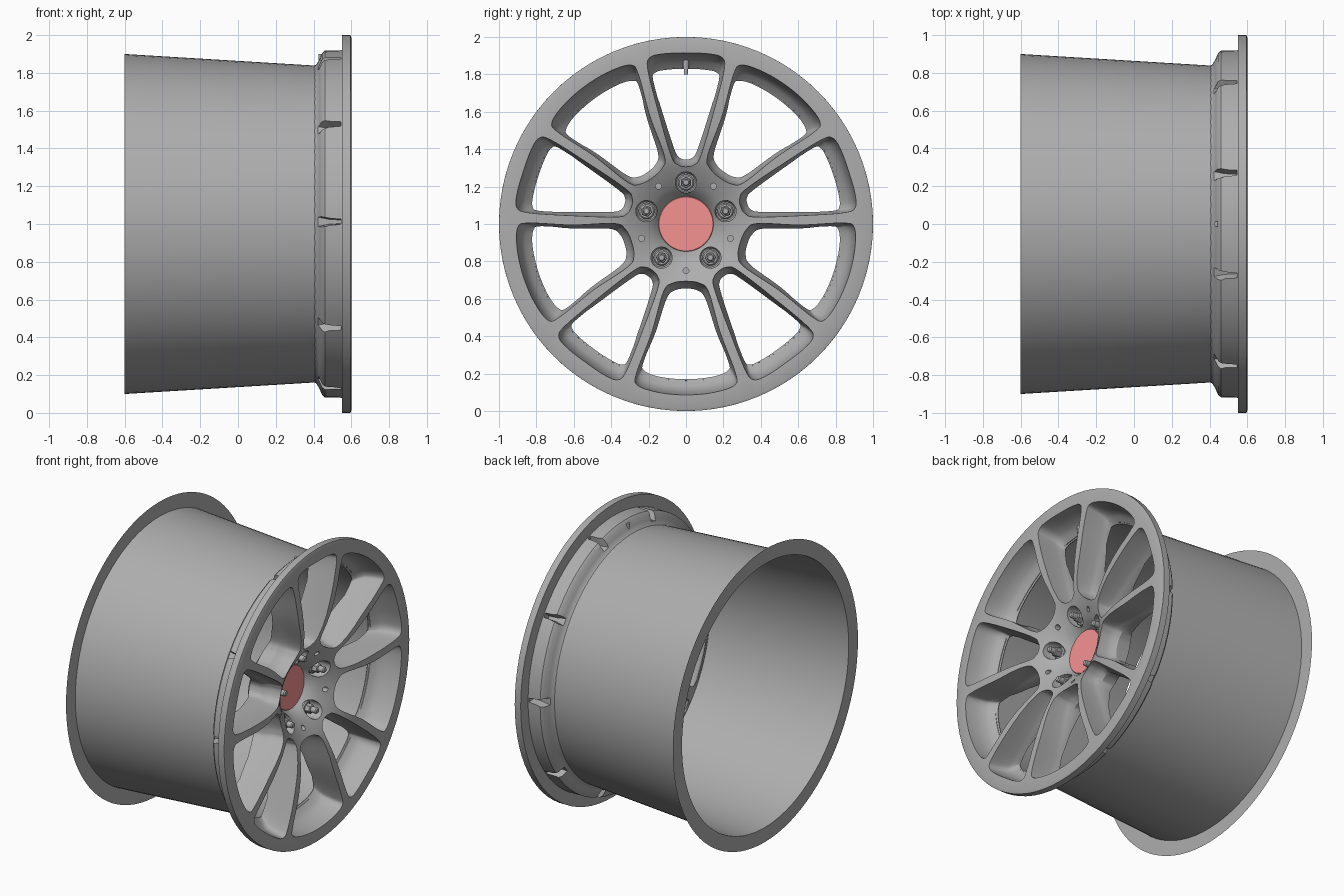
import bpy, bmesh, math
from mathutils import Vector

if "Cube" in bpy.data.objects:
    bpy.data.objects.remove(bpy.data.objects["Cube"])


def material(name, rgb):
    mat = bpy.data.materials.new(name)
    mat.diffuse_color = (*rgb, 1)
    mat.use_nodes = True
    mat.node_tree.nodes["Principled BSDF"].inputs["Base Color"].default_value = mat.diffuse_color
    return mat


GREY = material("dark_grey", (.42, .42, .42))
RED = material("cap_red", (.92, .29, .29))


def place(x, u, v, deg):
    """Wheel coordinates: x along the axle, u radial, v tangential, turned deg from the top."""
    a = math.radians(deg)
    return Vector((x, u * math.sin(a) + v * math.cos(a), 1 + u * math.cos(a) - v * math.sin(a)))


def finish(name, bm, smooth=True, mat=GREY):
    bmesh.ops.remove_doubles(bm, verts=bm.verts, dist=1e-5)
    bmesh.ops.recalc_face_normals(bm, faces=bm.faces)
    me = bpy.data.meshes.new(name)
    bm.to_mesh(me)
    bm.free()
    me.materials.append(mat)
    ob = bpy.data.objects.new(name, me)
    bpy.context.collection.objects.link(ob)
    if smooth:
        shade(ob)
    return ob


def shade(ob):
    bpy.ops.object.select_all(action='DESELECT')
    ob.select_set(True)
    bpy.context.view_layer.objects.active = ob
    bpy.ops.object.shade_smooth_by_angle(angle=math.radians(32))


def loft(bm, rings, caps=True):
    rows = [[bm.verts.new(p) for p in ring] for ring in rings]
    n = len(rows[0])
    for a, b in zip(rows, rows[1:]):
        for i in range(n):
            bm.faces.new((a[i], a[(i + 1) % n], b[(i + 1) % n], b[i]))
    if caps:
        bm.faces.new(rows[0])
        bm.faces.new(rows[-1])


def lathe(bm, profile, sides, deg=0, u0=0, caps=True):
    """Revolve (x, r) points about an axle-parallel line at radius u0, angle deg."""
    loft(bm, [[place(x, u0 + r * math.cos(t), r * math.sin(t), deg)
               for t in (2 * math.pi * i / sides for i in range(sides))]
              for x, r in profile], caps)


def spline(pts, steps=6):
    """Closed Catmull-Rom curve through (u, v) points."""
    out, n = [], len(pts)
    for i in range(n):
        p = [Vector(pts[(i + k) % n]) for k in (-1, 0, 1, 2)]
        for s in range(steps):
            t = s / steps
            out.append(0.5 * (2 * p[1] + (p[2] - p[0]) * t
                              + (2 * p[0] - 5 * p[1] + 4 * p[2] - p[3]) * t * t
                              + (3 * p[1] - p[0] - 3 * p[2] + p[3]) * t ** 3))
    return out


def outline(half):
    """Mirror a half outline whose first and last points lie on v = 0."""
    return spline(half + [(u, -v) for u, v in half[-2:0:-1]])


def cut(target, cutter):
    cutter.hide_render = True
    mod = target.modifiers.new("cut", 'BOOLEAN')
    mod.operation, mod.solver, mod.object = 'DIFFERENCE', 'EXACT', cutter
    bpy.context.view_layer.objects.active = target
    bpy.ops.object.modifier_apply(modifier=mod.name)
    bpy.data.objects.remove(cutter)


# Barrel with a flat rear flange
bm = bmesh.new()
lathe(bm, [(-.6, 1.0), (-.6, .9), (.42, .838)], 96, caps=False)
finish("barrel", bm)

# Wheel face: dished solid including the front lip and the hub
bm = bmesh.new()
lathe(bm, [(.395, .146), (.435, .172), (.468, .21), (.5, .26), (.528, .31), (.55, .36), (.572, .44),
           (.586, .52), (.595, .62), (.6, .72), (.601, .85), (.6, .985), (.595, 1.0), (.55, 1.0),
           (.55, .92), (.46, .918), (.445, .905), (.43, .87), (.415, .845), (.405, .838),
           (.405, .80), (.415, .7), (.395, .55), (.35, .4), (.28, .29), (.25, .25),
           (.25, .13), (.36, .13)], 80)
face = finish("wheel_face", bm, False)

# Spoke windows: five narrow and five wide drafted openings
narrow_front = [(.30, 0), (.312, .045), (.36, .08), (.6, .148), (.82, .203), (.888, .195), (.91, .12), (.914, 0)]
narrow_back = [(.345, 0), (.355, .035), (.40, .062), (.6, .127), (.77, .176), (.81, .163), (.825, .1), (.83, 0)]
wide_front = [(.30, 0), (.312, .075), (.36, .122), (.58, .183), (.79, .262), (.86, .262), (.90, .15), (.914, 0)]
wide_back = [(.345, 0), (.355, .06), (.40, .104), (.58, .163), (.74, .228), (.785, .222), (.817, .14), (.83, 0)]
bm = bmesh.new()
for k in range(5):
    for deg, front, back in ((72 * k, narrow_front, narrow_back),
                             (72 * k + 36, wide_front, wide_back)):
        fr, bk = outline(front), outline(back)
        loft(bm, [[place(x, *p.lerp(q, f), deg) for p, q in zip(fr, bk)]
                  for x, f in ((.7, 0), (.6, 0), (.53, .12), (.47, .3), (.44, .55), (.41, 1), (.15, 1))])
cut(face, finish("window_cutter", bm, False))

# Grooves between the pockets on the outside of the rim, behind each spoke end
bm = bmesh.new()
for k in range(5):
    for deg in (72 * k - 17.2, 72 * k + 17.2):
        loft(bm, [[place(x, u, v, deg) for u, v in ((.86, -w * .5), (.86, w * .5), (1.1, w * 1.5), (1.1, -w * 1.5))]
                  for x, w in ((.36, .075), (.44, .042), (.48, .026), (.545, .018))])
cut(face, finish("groove_cutter", bm, False))

# Bolt pockets and small dimples in the hub
bm = bmesh.new()
for k in range(5):
    lathe(bm, [(.40, .05), (.41, .056), (.7, .06)], 24, 72 * k, .222)
    lathe(bm, [(.43, .016), (.7, .016)], 12, 72 * k + 36, .25)
cut(face, finish("bolt_pocket_cutter", bm, False))
shade(face)

# Wheel bolts: washer, hexagon and round tip
for k in range(5):
    bm = bmesh.new()
    lathe(bm, [(.39, .043), (.425, .043), (.432, .036)], 24, 72 * k, .222)
    lathe(bm, [(.42, .031), (.465, .031), (.47, .026)], 6, 72 * k, .222)
    lathe(bm, [(.45, .02), (.505, .02), (.512, .014)], 16, 72 * k, .222)
    finish("wheel_bolt", bm)

# Coloured centre cap
bm = bmesh.new()
lathe(bm, [(.37, .147), (.396, .147), (.4, .144)], 48)
finish("centre_cap", bm, mat=RED)

# Valve stem in the top window
bm = bmesh.new()
for u0, u1, r in ((.80, .83, .011), (.828, .90, .015)):
    loft(bm, [[place(.44 + r * math.cos(t), u, r * math.sin(t), 0)
               for t in (math.pi * i / 6 for i in range(12))] for u in (u0, u1)])
finish("valve_stem", bm)
